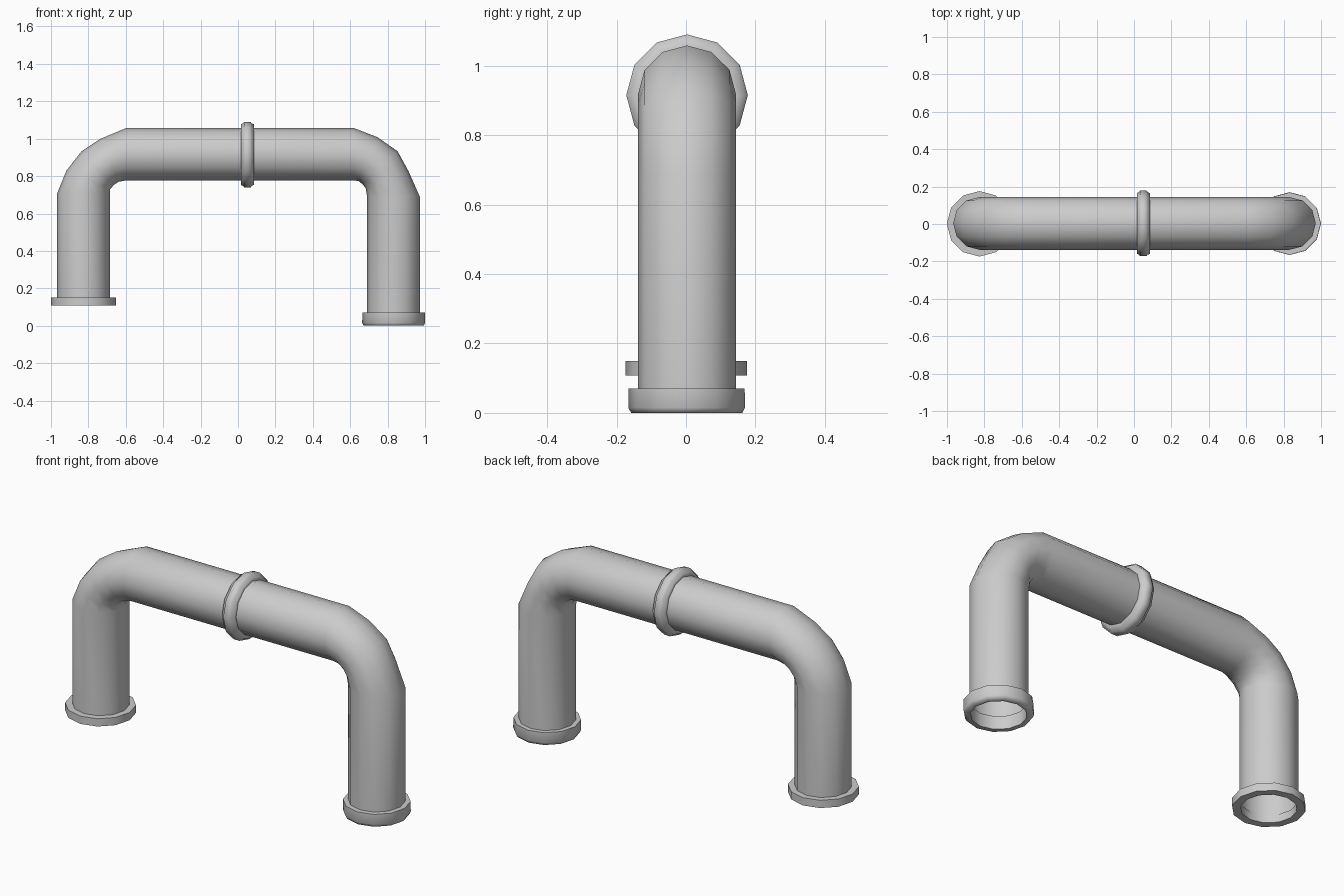
import bpy, bmesh
from math import cos, sin, pi
from mathutils import Vector

if "Cube" in bpy.data.objects:
    bpy.data.objects.remove(bpy.data.objects["Cube"])

SIDES = 12


def finish(name, bm, angle):
    bmesh.ops.recalc_face_normals(bm, faces=bm.faces)
    me = bpy.data.meshes.new(name)
    bm.to_mesh(me)
    bm.free()
    ob = bpy.data.objects.new(name, me)
    bpy.context.collection.objects.link(ob)
    bpy.ops.object.select_all(action='DESELECT')
    ob.select_set(True)
    bpy.context.view_layer.objects.active = ob
    bpy.ops.object.shade_smooth_by_angle(angle=angle)
    return ob


def bridge(bm, rings, closed=False):
    pairs = list(zip(rings, rings[1:]))
    if closed:
        pairs.append((rings[-1], rings[0]))
    for a, b in pairs:
        for i in range(SIDES):
            j = (i + 1) % SIDES
            bm.faces.new((a[i], a[j], b[j], b[i]))


def pipe(name, stations, ry=0.141, cy=0.003):
    """Open tube; each station gives its outer and inner silhouette point (x, z)."""
    bm = bmesh.new()
    rings = []
    for ox, oz, ix, iz in stations:
        c = Vector(((ox + ix) / 2, cy, (oz + iz) / 2))
        u = Vector(((ox - ix) / 2, 0, (oz - iz) / 2))
        rings.append([bm.verts.new(c + u * cos(t) + Vector((0, ry * sin(t), 0)))
                      for t in (2 * pi * k / SIDES for k in range(SIDES))])
    bridge(bm, rings)
    return finish(name, bm, 1.2)


def collar(name, centre, axis, profile):
    """Ring made by spinning a closed (radius, height) profile about an axis."""
    bm = bmesh.new()
    rings = []
    for r, h in profile:
        ring = []
        for k in range(SIDES):
            t = 2 * pi * k / SIDES
            a, b = r * cos(t), r * sin(t)
            p = Vector((a, b, h)) if axis == 'Z' else Vector((h, a, b))
            ring.append(bm.verts.new(p + Vector(centre)))
        rings.append(ring)
    bridge(bm, rings, closed=True)
    return finish(name, bm, 1.2)


# Left pipe: leg, bend, top run
pipe("left_pipe", [
    (-0.967, 0.12, -0.685, 0.12),
    (-0.967, 0.708, -0.685, 0.71),
    (-0.917, 0.83, -0.683, 0.73),
    (-0.837, 0.932, -0.665, 0.752),
    (-0.735, 1.0, -0.638, 0.77),
    (-0.60, 1.056, -0.60, 0.777),
    (0.05, 1.056, 0.05, 0.777)])

# Right pipe: top run, bend, leg
pipe("right_pipe", [
    (0.05, 1.058, 0.05, 0.777),
    (0.617, 1.058, 0.617, 0.777),
    (0.746, 1.008, 0.644, 0.774),
    (0.853, 0.933, 0.668, 0.755),
    (0.912, 0.826, 0.683, 0.735),
    (0.972, 0.69, 0.69, 0.69),
    (0.972, 0.02, 0.69, 0.02)])

# Collars at the joint and both feet
collar("joint_collar", (0.05, 0.003, 0.915), 'X', [
    (0.138, -0.035), (0.162, -0.035), (0.168, -0.022), (0.175, -0.018),
    (0.175, 0.018), (0.168, 0.022), (0.162, 0.035), (0.138, 0.035)])
collar("left_foot_collar", (-0.826, 0.001, 0), 'Z', [
    (0.134, 0.108), (0.175, 0.108), (0.175, 0.15), (0.134, 0.15)])
collar("right_foot_collar", (0.832, 0.002, 0), 'Z', [
    (0.134, 0.0), (0.160, 0.0), (0.168, 0.015), (0.167, 0.07), (0.134, 0.07)])
